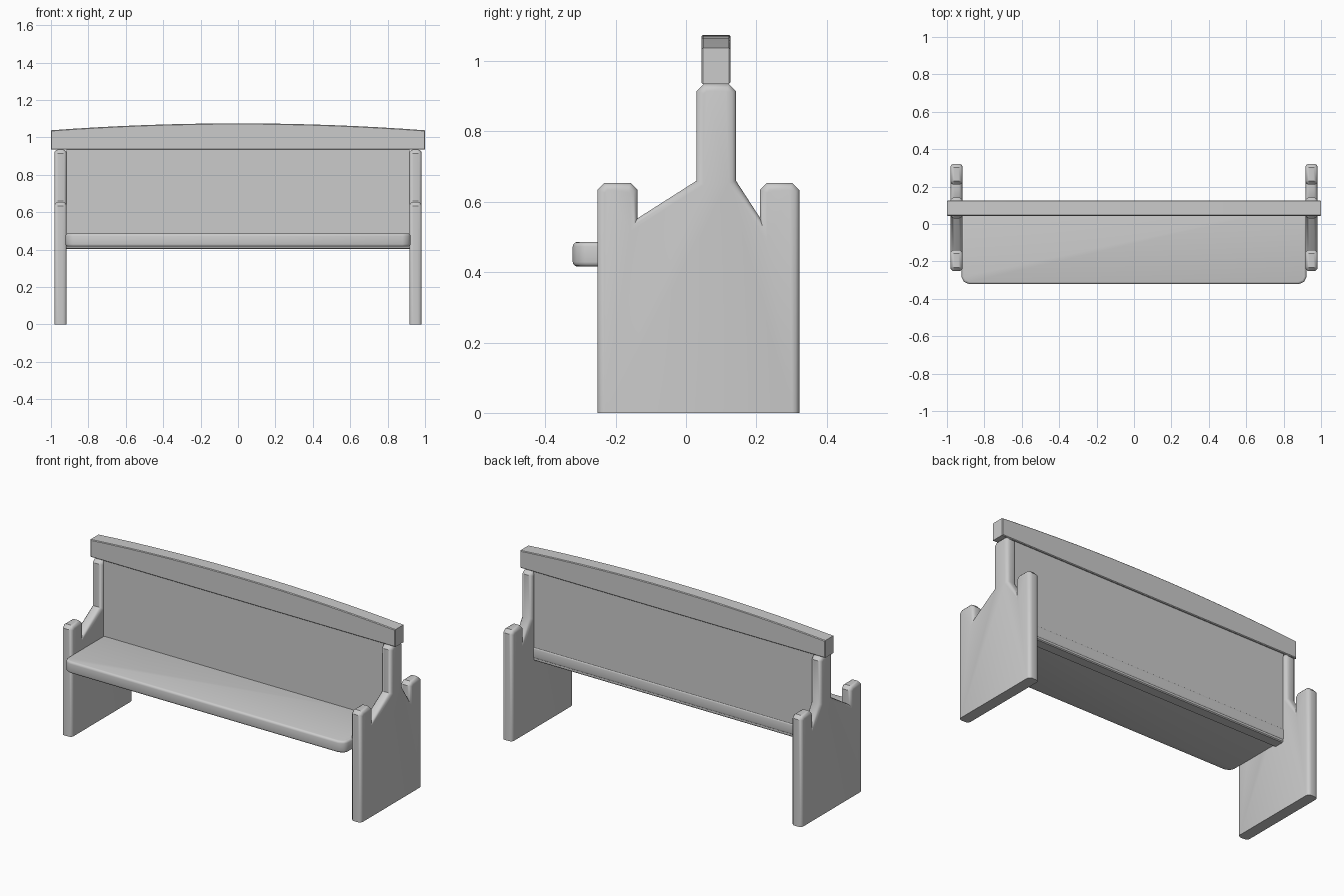
import bpy, bmesh
from mathutils import Vector

if "Cube" in bpy.data.objects:
    bpy.data.objects.remove(bpy.data.objects["Cube"])


def prism(name, pts, to3d, depth, bevel, segs, pick, smooth=40):
    """Extrude a 2D outline along depth, then round the chosen edges."""
    bm = bmesh.new()
    face = bm.faces.new([bm.verts.new(to3d(*p)) for p in pts])
    res = bmesh.ops.extrude_face_region(bm, geom=[face])
    new = [v for v in res["geom"] if isinstance(v, bmesh.types.BMVert)]
    bmesh.ops.translate(bm, vec=Vector(depth), verts=new)
    bmesh.ops.recalc_face_normals(bm, faces=bm.faces)
    edges = [e for e in bm.edges if pick(e)]
    if edges:
        bmesh.ops.bevel(bm, geom=edges, offset=bevel, segments=segs,
                        profile=0.5, affect='EDGES', clamp_overlap=True)
    bmesh.ops.recalc_face_normals(bm, faces=bm.faces)
    me = bpy.data.meshes.new(name)
    bm.to_mesh(me)
    bm.free()
    ob = bpy.data.objects.new(name, me)
    bpy.context.collection.objects.link(ob)
    bpy.ops.object.select_all(action='DESELECT')
    ob.select_set(True)
    bpy.context.view_layer.objects.active = ob
    bpy.ops.object.shade_smooth_by_angle(angle=smooth * 3.14159 / 180)
    return ob


def along(e, axis):
    d = (e.verts[1].co - e.verts[0].co).normalized()
    return abs(d[axis]) > 0.99


# End panels: notched outline with chamfered tops, rounded rims, flat feet
c = 0.02
end = [(-0.252, 0), (0.322, 0), (0.322, 0.654 - c), (0.322 - c, 0.654),
       (0.21 + c * 0.5, 0.654), (0.21, 0.654 - c), (0.21, 0.555),
       (0.142, 0.66), (0.142, 0.935 - c), (0.142 - c, 0.935),
       (0.03 + c, 0.935), (0.03, 0.935 - c), (0.03, 0.66),
       (-0.138, 0.553), (-0.138, 0.654 - c), (-0.138 - c, 0.654),
       (-0.252 + c, 0.654), (-0.252, 0.654 - c)]
end[4] = (0.21 + c, 0.654)


def rim(e):
    return not along(e, 0) and not all(v.co.z < 1e-5 for v in e.verts)


for side, x in (("left", -0.982), ("right", 0.916)):
    prism(side + "_end_panel", end, lambda y, z: (x, y, z),
          (0.066, 0, 0), 0.02, 3, rim)

# Seat: board with clipped front corners and softened edges
seat = [(-0.922, 0.12), (-0.922, -0.285), (-0.91, -0.309), (-0.88, -0.322),
        (0.88, -0.322), (0.91, -0.309), (0.922, -0.285), (0.922, 0.12)]
seat_ob = prism("seat", seat, lambda a, b: (a, b, 0.416), (0, 0, 0.07),
                0.013, 3, lambda e: not along(e, 2))

# Backrest: upright board between the ends
back = [(0.05, 0.403), (0.116, 0.403), (0.116, 0.94), (0.05, 0.94)]
prism("backrest", back, lambda y, z: (-0.918, y, z), (1.836, 0, 0),
      0.005, 1, lambda e: along(e, 0))

# Top rail: gently arched upper edge
n = 16
arc = [(1 - 2 * i / n, 1.075 - 0.037 * (1 - 2 * i / n) ** 2)
       for i in range(n + 1)]
rail = [(-1, 0.935), (1, 0.935)] + arc
prism("top_rail", rail, lambda a, b: (a, 0.044, b), (0, 0.082, 0),
      0.004, 1, lambda e: not along(e, 1), smooth=30)
